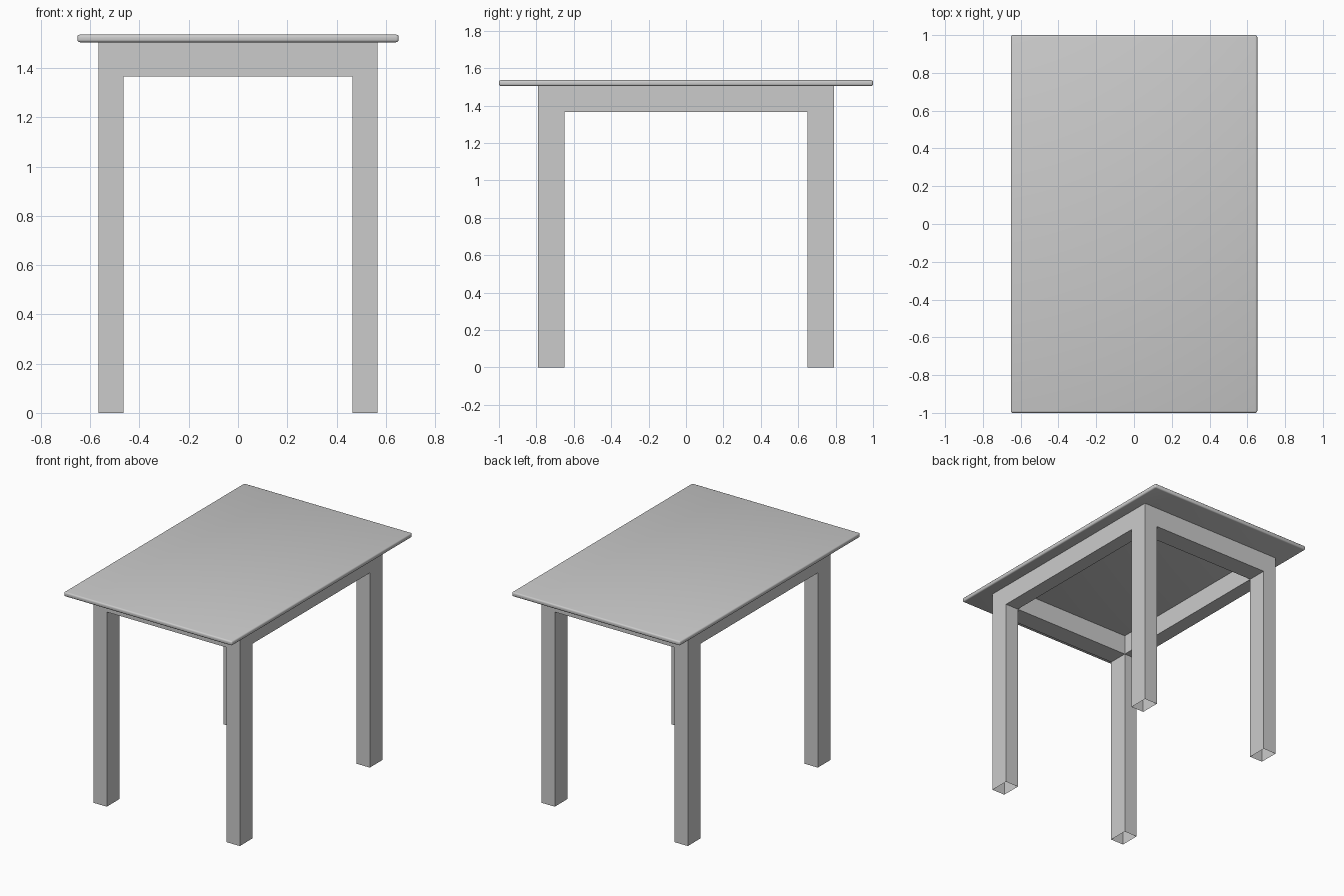
import bpy, bmesh
from mathutils import Vector

cube = bpy.data.objects.get("Cube")
if cube:
    bpy.data.objects.remove(cube, do_unlink=True)

# Single grey finish
grey = bpy.data.materials.new("plain_grey")
grey.use_nodes = True
colour = (0.6, 0.6, 0.6, 1)
grey.diffuse_color = colour
grey.node_tree.nodes["Principled BSDF"].inputs["Base Color"].default_value = colour

LEG_X, LEG_Y = (0.465, 0.567), (0.65, 0.79)
APRON_Z, TOP_Z, HEIGHT = 1.365, 1.505, 1.536


def add_object(name, bm):
    bmesh.ops.recalc_face_normals(bm, faces=bm.faces[:])
    mesh = bpy.data.meshes.new(name)
    bm.to_mesh(mesh)
    bm.free()
    mesh.materials.append(grey)
    obj = bpy.data.objects.new(name, mesh)
    bpy.context.collection.objects.link(obj)
    return obj


def extrude_down(bm, faces, depth):
    """Extrude faces straight down and return the new end faces."""
    geom = bmesh.ops.extrude_face_region(bm, geom=faces)["geom"]
    verts = [g for g in geom if isinstance(g, bmesh.types.BMVert)]
    bmesh.ops.translate(bm, verts=verts, vec=Vector((0, 0, -depth)))
    return [g for g in geom if isinstance(g, bmesh.types.BMFace)]


# Apron ring and legs, drawn from one three by three plan
bm = bmesh.new()
xs = (-LEG_X[1], -LEG_X[0], LEG_X[0], LEG_X[1])
ys = (-LEG_Y[1], -LEG_Y[0], LEG_Y[0], LEG_Y[1])
plan = [[bm.verts.new((x, y, TOP_Z)) for y in ys] for x in xs]
ring = []
for i in range(3):
    for j in range(3):
        if (i, j) != (1, 1):
            ring.append(bm.faces.new((plan[i][j], plan[i + 1][j],
                                      plan[i + 1][j + 1], plan[i][j + 1])))
underside = extrude_down(bm, ring, TOP_Z - APRON_Z)
corners = []
for face in underside:
    c = face.calc_center_median()
    if abs(c.x) > LEG_X[0] and abs(c.y) > LEG_Y[0]:
        corners.append(face)
feet = extrude_down(bm, corners, APRON_Z)
# The legs are open tubes at the floor
bmesh.ops.delete(bm, geom=feet, context='FACES_ONLY')
add_object("legs_and_apron", bm)

# Table top with softly rounded edges
bm = bmesh.new()
bmesh.ops.create_cube(bm, size=1)
bmesh.ops.scale(bm, vec=(1.305, 2, HEIGHT - TOP_Z), verts=bm.verts)
bmesh.ops.translate(bm, vec=(0, 0, (HEIGHT + TOP_Z) / 2), verts=bm.verts)
bmesh.ops.bevel(bm, geom=bm.edges[:], offset=0.01, segments=3,
                profile=0.5, affect='EDGES')
for face in bm.faces:
    face.smooth = True
add_object("table_top", bm)
